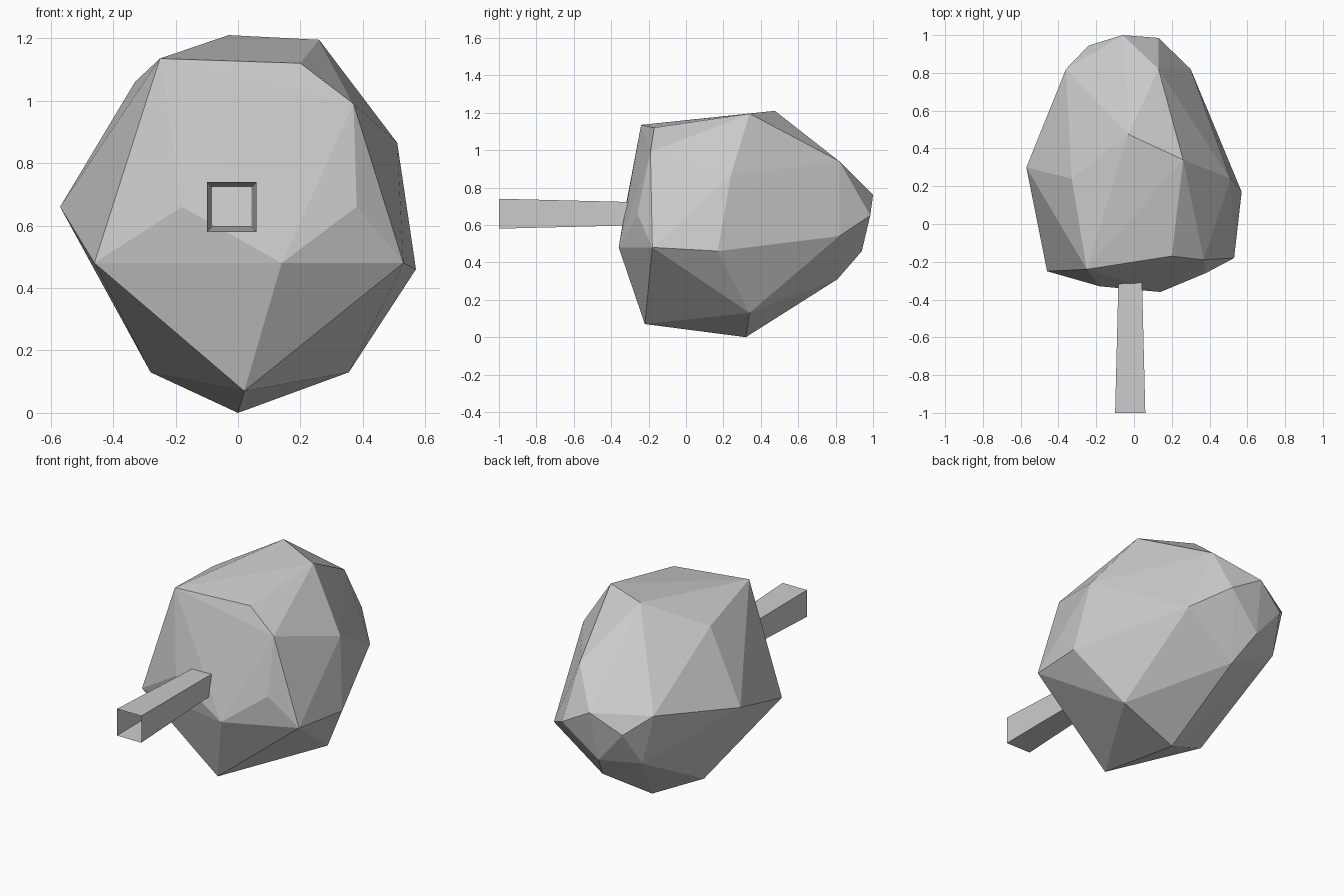
import bpy
import bmesh
from mathutils import Vector

default_cube = bpy.data.objects.get("Cube")
if default_cube:
    bpy.data.objects.remove(default_cube, do_unlink=True)

# One plain grey for the whole tree
grey = bpy.data.materials.new("plain_grey")
grey.use_nodes = True
colour = (0.6, 0.6, 0.6, 1)
grey.diffuse_color = colour
grey.node_tree.nodes["Principled BSDF"].inputs["Base Color"].default_value = colour


def finish(name, bm):
    """Turn a bmesh into a flat shaded object."""
    mesh = bpy.data.meshes.new(name)
    bm.to_mesh(mesh)
    bm.free()
    mesh.materials.append(grey)
    obj = bpy.data.objects.new(name, mesh)
    bpy.context.collection.objects.link(obj)
    return obj


# Crown corners, from the trunk side to the tip
base_corners = [
    (-.46, -.25, .48), (-.25, -.24, 1.135), (.2, -.17, 1.12), (.37, -.19, .99),
    (.38, -.26, .66), (.53, -.18, .48), (.14, -.36, .48), (.02, -.22, .07),
    (-.18, -.33, .66),
]
middle_corners = [
    (-.57, .3, .66), (-.33, .24, 1.06), (-.03, .475, 1.21), (.26, .34, 1.195),
    (.51, .24, .865), (.57, .17, .46), (.355, .34, .13), (0, .32, 0),
    (-.28, .23, .13),
]
tip_corners = [
    (-.36, .82, .75), (.13, .82, .94), (.3, .82, .54), (-.015, .81, .31),
    (-.29, .825, .45), (-.24, .945, .65), (-.06, 1, .76), (.13, .985, .65),
    (-.08, .94, .46),
]

# Crown: faceted shell stretched over the corners
crown = bmesh.new()
for corner in base_corners + middle_corners + tip_corners:
    crown.verts.new(corner)
bmesh.ops.convex_hull(crown, input=crown.verts[:])
bmesh.ops.recalc_face_normals(crown, faces=crown.faces[:])
finish("crown", crown)

# Trunk: hollow tapered square tube, open at both ends
trunk = bmesh.new()


def square_ring(centre, half):
    corners = [(-1, -1), (1, -1), (1, 1), (-1, 1)]
    return [trunk.verts.new(Vector(centre) + Vector((x * half, 0, z * half)))
            for x, z in corners]


outer = square_ring((-.02, -1, .66), .08)
inner = square_ring((-.02, -.28, .66), .062)
for i in range(len(outer)):
    j = (i + 1) % len(outer)
    trunk.faces.new((outer[i], outer[j], inner[j], inner[i]))
finish("trunk", trunk)
